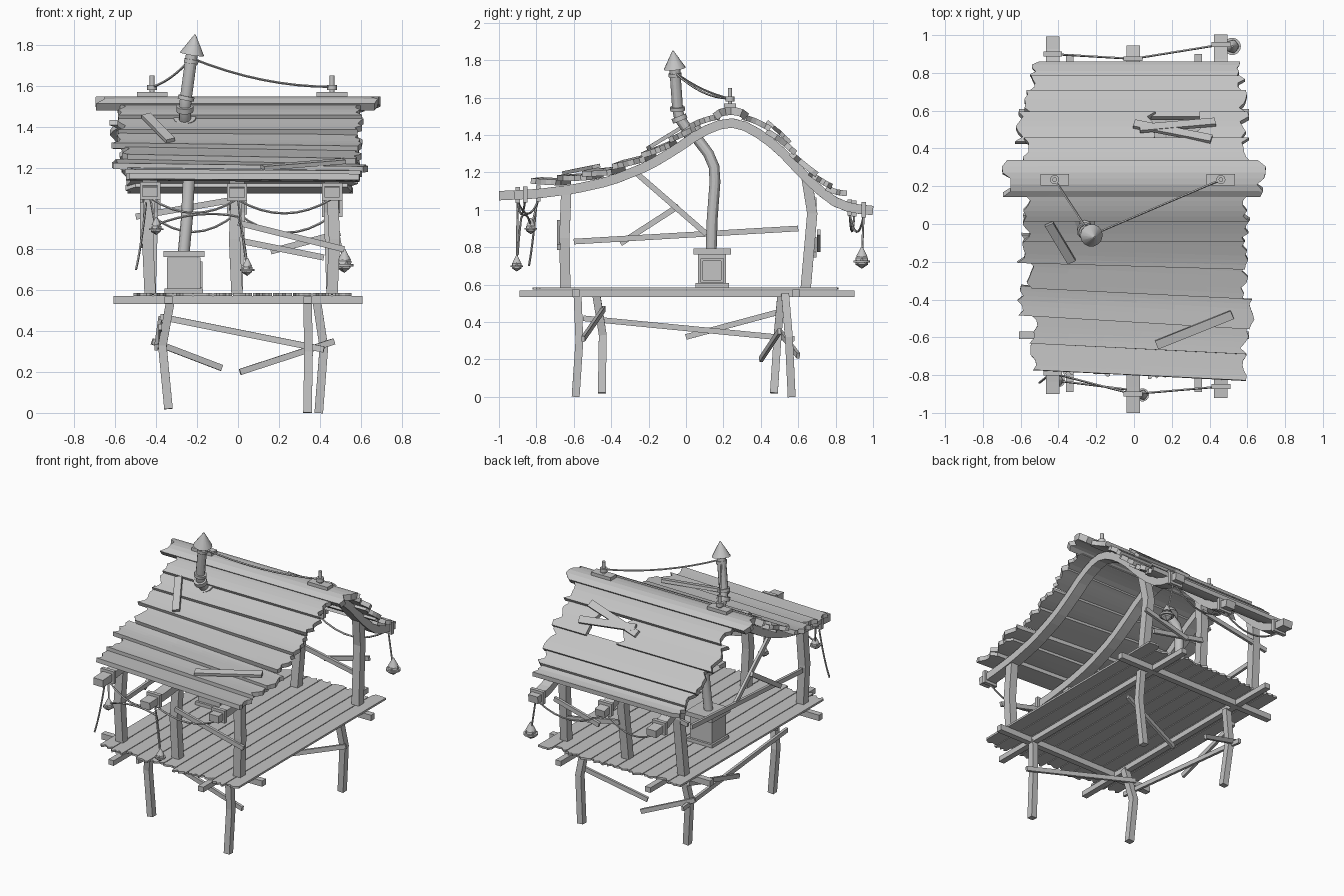
import bpy, bmesh, math, random
from mathutils import Vector

random.seed(7)
if "Cube" in bpy.data.objects:
    bpy.data.objects.remove(bpy.data.objects["Cube"])

grey = bpy.data.materials.new("weathered_grey")
grey.use_nodes = True
grey.diffuse_color = (0.55, 0.55, 0.55, 1)
grey.node_tree.nodes["Principled BSDF"].inputs["Base Color"].default_value = grey.diffuse_color


def finish(name, bm, smooth=False):
    mesh = bpy.data.meshes.new(name)
    bm.to_mesh(mesh)
    bm.free()
    mesh.materials.append(grey)
    ob = bpy.data.objects.new(name, mesh)
    bpy.context.collection.objects.link(ob)
    if smooth:
        bpy.ops.object.select_all(action='DESELECT')
        ob.select_set(True)
        bpy.context.view_layer.objects.active = ob
        bpy.ops.object.shade_smooth_by_angle()
    return ob


def sweep(name, path, section, scales=None, ref=None, smooth=False):
    """Carry a closed cross-section along a path."""
    pts = [Vector(p) for p in path]
    bm = bmesh.new()
    rings = []
    for i, p in enumerate(pts):
        t = (pts[min(i + 1, len(pts) - 1)] - pts[max(i - 1, 0)]).normalized()
        up = ref or (Vector((0, 1, 0)) if abs((pts[-1] - pts[0]).normalized().z) > 0.8 else Vector((0, 0, 1)))
        side = t.cross(up).normalized()
        up = side.cross(t)
        s = scales[i] if scales else 1
        rings.append([bm.verts.new(p + side * a * s + up * b * s) for a, b in section])
    n = len(section)
    for r, q in zip(rings, rings[1:]):
        for k in range(n):
            bm.faces.new((r[k], r[(k + 1) % n], q[(k + 1) % n], q[k]))
    bm.faces.new(rings[0])
    bm.faces.new(rings[-1])
    bmesh.ops.recalc_face_normals(bm, faces=bm.faces[:])
    return finish(name, bm, smooth)


def rect(w, h):
    return [(-w / 2, -h / 2), (w / 2, -h / 2), (w / 2, h / 2), (-w / 2, h / 2)]


def ngon(r, n):
    return [(r * math.cos(math.tau * k / n), r * math.sin(math.tau * k / n)) for k in range(n)]


def box(name, c, size):
    c, d = Vector(c), Vector((0, size[1] / 2, 0))
    return sweep(name, [c - d, c + d], rect(size[0], size[2]))


def rope(name, a, b, sag):
    a, b = Vector(a), Vector(b)
    pts = [a.lerp(b, i / 8) - Vector((0, 0, sag * 4 * (i / 8) * (1 - i / 8))) for i in range(9)]
    sweep(name, pts, ngon(0.006, 5), smooth=True)


def board(name, place, u0, u1, v0, v1, thick, jag, skew=0):
    """A plank with broken ends; place(u, v, t) puts a point in space."""
    bm = bmesh.new()
    rows = []
    for j in range(7):
        t = j / 6
        a = u0 + random.uniform(0, jag)
        b = u1 - random.uniform(0, jag)
        row = []
        for i in range(7):
            u = a + (b - a) * i / 6
            row.append(bm.verts.new(place(u, v0 + (v1 - v0) * t + skew * u, t)))
        rows.append(row)
    for r, q in zip(rows, rows[1:]):
        for i in range(6):
            bm.faces.new((r[i], r[i + 1], q[i + 1], q[i]))
    ob = finish(name, bm)
    mod = ob.modifiers.new("thickness", 'SOLIDIFY')
    mod.thickness = thick
    mod.offset = 0
    return ob


# Roof line along the depth
LINE = [(-1, 1.1), (-.8, 1.11), (-.6, 1.135), (-.4, 1.18), (-.2, 1.26), (-.05, 1.35), (.08, 1.44),
        (.2, 1.49), (.28, 1.49), (.38, 1.44), (.5, 1.35), (.6, 1.24), (.7, 1.14), (.8, 1.06),
        (.9, 1.03), (1, 1.02)]


def line_at(y):
    y = max(-1, min(1, y))
    for (a, za), (b, zb) in zip(LINE, LINE[1:]):
        if y <= b:
            return za + (zb - za) * (y - a) / (b - a)


def roof(y):
    return (line_at(y - .04) + 2 * line_at(y) + line_at(y + .04)) / 4


# Rafters with rope bands at both ends
RAFTERS = [(-.43, -.9, .99, -.79, .9), (-.005, -1, .94, -.9, .875), (.46, -.92, 1, -.86, .95)]
for x, y0, y1, b0, b1 in RAFTERS:
    ys = [y0 + (y1 - y0) * i / 28 for i in range(29)]
    sweep("rafter", [(x, y, roof(y) - .025) for y in ys], rect(.072, .05))
    for b in (b0, b1):
        box("rafter_band", (x, b, roof(b) - .025), (.1, .025, .085))

# Roof planks: low edge, high edge, left end, right end, skew
FRONT = [(-.8, -.64, -.55, .6, -.05), (-.66, -.47, -.56, .61, -.05), (-.52, -.36, -.62, .64, -.06),
         (-.365, -.19, -.58, .61, -.05), (-.22, -.07, -.62, .62, -.03), (-.09, .05, -.59, .62, 0),
         (.02, .18, -.59, .62, 0)]
BACK = [(.86, .75, -.55, .57, 0), (.78, .66, -.57, .59, 0), (.7, .56, -.58, .6, 0),
        (.585, .43, -.63, .12, 0), (.585, .43, .32, .61, 0), (.45, .3, -.6, .62, 0)]
for lo, hi, xa, xb, skew in FRONT + BACK:
    board("roof_plank", lambda u, v, t: (u, v, roof(v) + .018 + .028 * (1 - t)),
          xa, xb, lo, hi, .03, .05, skew)
board("ridge_plank", lambda u, v, t: (u, v, 1.527 - .03 * abs(2 * t - 1) ** 3),
      -.71, .71, .155, .325, .042, .06)

# Loose patches nailed on the roof
for xa, ya, xb, yb in [(.0, .53, .41, .45), (.03, .505, .43, .54), (-.45, 0, -.33, -.2), (.12, -.64, .52, -.48)]:
    m = (ya + yb) / 2
    slope = (roof(m + .05) - roof(m - .05)) / .1
    sweep("roof_patch", [(xa, ya, roof(ya) + .07), (xb, yb, roof(yb) + .07)], rect(.047, .02),
          ref=Vector((0, -slope, 1)))

# Floor frame and floor boards
for s in (-1, 1):
    box("floor_beam_long", (.34 * s, .005, .552), (.04, 1.79, .035))
    box("floor_beam_cross", (0, .59 * s, .553), (1.22, .04, .04))
N = 11
W = 1.07 / N
for k in range(N):
    x = -.51 + k * W
    board("floor_board", lambda u, v, t: (v, u, .579), -.83 + random.uniform(0, .06),
          .84 - random.uniform(0, .06), x, x + W - .005, .013, .03)

# Crooked stilts
for path in [[(.34, -.58, .55), (.345, -.57, .3), (.34, -.59, 0)],
             [(.385, .53, .55), (.42, .55, .32), (.395, .565, 0)],
             [(-.33, -.48, .55), (-.37, -.445, .33), (-.34, -.45, .02)],
             [(-.33, .51, .55), (-.37, .49, .33), (-.34, .47, .02)]]:
    sweep("stilt", path, rect(.042, .042))

# Roof posts
for x in (-.43, -.005, .46):
    bend = .012 if x > 0 else -.012
    sweep("front_post", [(x, -.645, .58), (x + bend, -.65, .85), (x, -.64, 1.11)], rect(.055, .055))
    sweep("back_post", [(x, .64, .58), (x - bend, .675, .98), (x, .645, 1.17)], rect(.055, .055))

# Braces below and above the floor
for a, b in [((-.38, -.44, .47), (.42, -.55, .31)), ((-.42, .5, .35), (-.08, .6, .22)),
             ((.01, .4, .2), (.47, .5, .35)), ((-.38, -.55, .42), (-.38, .58, .31)),
             ((-.4, 0, .32), (-.38, .52, .46)),
             ((.0, -.68, .93), (.52, -.68, .8)), ((.02, .69, .84), (.42, .69, .76)),
             ((.16, .71, .79), (.5, .71, .88)), ((-.5, .69, .96), (.02, .69, 1.05)),
             ((-.46, -.6, .83), (-.46, .6, .9)), ((-.47, -.35, .82), (-.47, -.04, 1.02)),
             ((-.45, -.27, 1.2), (-.45, .11, .87))]:
    sweep("brace", [a, b], rect(.018, .03))

# Stove with a framed door
box("stove_base", (-.265, .14, .595), (.19, .18, .025))
box("stove_body", (-.265, .14, .68), (.165, .15, .16))
box("stove_top", (-.265, .14, .777), (.2, .2, .03))
for s in (-1, 1):
    box("stove_door_side", (-.18, .14 + .055 * s, .675), (.014, .014, .13))
    box("stove_door_rail", (-.18, .14, .675 + .058 * s), (.014, .12, .014))

# Stove pipe, rings and cap
def disc(name, a, b, r, scales=None):
    sweep(name, [a, b], ngon(r, 14), scales, smooth=True)


sweep("stove_pipe", [(-.265, .135, .79), (-.25, .14, .95), (-.24, .155, 1.15), (-.24, .15, 1.23),
                     (-.245, .12, 1.3), (-.255, .06, 1.38), (-.26, 0, 1.44), (-.26, -.035, 1.49),
                     (-.255, -.045, 1.54), (-.225, -.06, 1.76)], ngon(.029, 12), smooth=True,
      ref=Vector((1, 0, 0)))
disc("pipe_collar", (-.257, .045, 1.4), (-.26, .015, 1.445), .055)
disc("pipe_ring", (-.26, -.03, 1.475), (-.26, -.04, 1.5), .042)
disc("pipe_ring", (-.256, -.045, 1.53), (-.252, -.046, 1.55), .04)
disc("pipe_ring", (-.23, -.058, 1.71), (-.227, -.059, 1.73), .035)
disc("pipe_cap", (-.225, -.06, 1.755), (-.21, -.07, 1.85), .06, [1, .06])

# Ridge anchors
for x in (-.42, .46):
    box("anchor_plate", (x, .235, 1.558), (.15, .062, .022))
    disc("anchor_pin", (x, .235, 1.565), (x, .235, 1.65), .012)
    disc("anchor_knot", (x, .235, 1.58), (x, .235, 1.605), .024)
    rope("anchor_rope", (-.228, -.06, 1.735), (x, .235, 1.595), .035 if x > 0 else .02)

# Ropes slung between rafter ends
for k, sag in ((3, .07), (4, .09)):
    for p, q in zip(RAFTERS, RAFTERS[1:]):
        rope("slung_rope", (p[0], p[k], roof(p[k]) - .06), (q[0], q[k], roof(q[k]) - .06), sag)
rope("front_line", (-.4, -.83, .92), (0, -.88, .96), -.03)
rope("front_line", (0, -.88, .96), (.04, -.9, .76), -.02)
rope("loose_end", (-.45, -.8, 1.03), (-.5, -.84, .7), .03)


# Hanging lanterns
def lantern(c, r, top):
    c = Vector(c)
    bm = bmesh.new()
    bmesh.ops.create_icosphere(bm, subdivisions=1, radius=r)
    for v in bm.verts:
        v.co = c + v.co
    finish("lantern_body", bm)
    disc("lantern_cap", c + Vector((0, 0, r * .6)), c + Vector((0, 0, r * 1.9)), r * .8, [1, .15])
    disc("lantern_rim", c - Vector((0, 0, r * .2)), c + Vector((0, 0, r * .1)), r * 1.15)
    rope("lantern_rope", c, top, .004)


lantern((.045, -.905, .7), .03, (0, -.9, 1.05))
lantern((-.4, -.83, .9), .03, (-.43, -.79, 1.06))
lantern((.52, .94, .725), .04, (.47, .95, 1.0))
